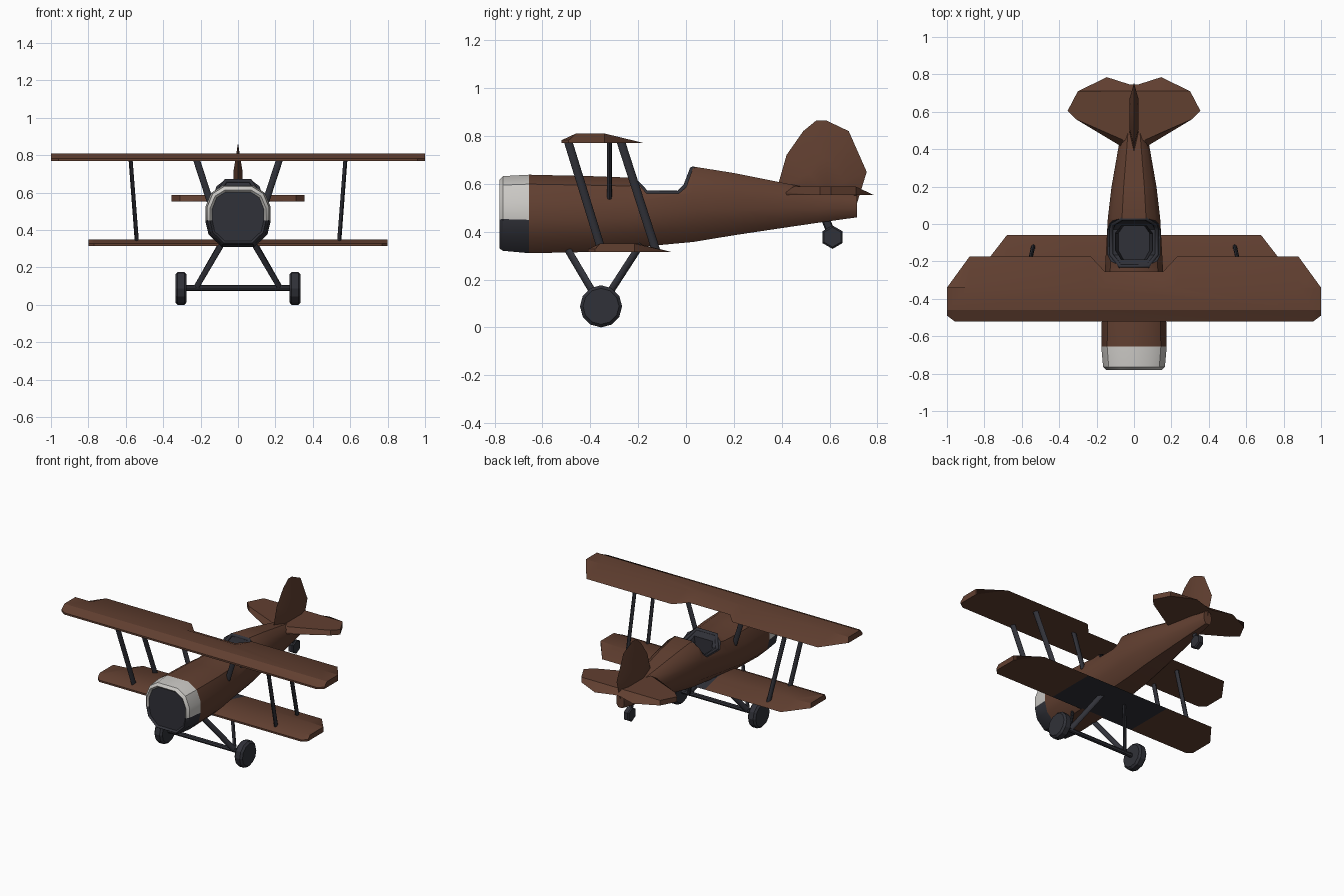
import bpy, bmesh
from math import pi
from mathutils import Vector, Matrix

if "Cube" in bpy.data.objects:
    bpy.data.objects.remove(bpy.data.objects["Cube"])


def material(name, rgb):
    m = bpy.data.materials.new(name)
    m.use_nodes = True
    m.diffuse_color = (*rgb, 1)
    bsdf = next(n for n in m.node_tree.nodes if n.type == "BSDF_PRINCIPLED")
    bsdf.inputs["Base Color"].default_value = (*rgb, 1)
    bsdf.inputs["Roughness"].default_value = 0.7
    return m


BROWN = material("brown_paint", (0.12, 0.05, 0.03))
WHITE = material("off_white_paint", (0.6, 0.585, 0.56))
DARK = material("dark_grey", (0.03, 0.031, 0.04))


def finish(name, bm, *mats):
    bmesh.ops.remove_doubles(bm, verts=bm.verts[:], dist=1e-5)
    bmesh.ops.recalc_face_normals(bm, faces=bm.faces[:])
    mesh = bpy.data.meshes.new(name)
    bm.to_mesh(mesh)
    bm.free()
    ob = bpy.data.objects.new(name, mesh)
    bpy.context.collection.objects.link(ob)
    for m in mats:
        mesh.materials.append(m)
    return ob


def activate(ob):
    bpy.ops.object.select_all(action="DESELECT")
    ob.select_set(True)
    bpy.context.view_layer.objects.active = ob


def smooth(ob, degrees=35):
    activate(ob)
    bpy.ops.object.shade_smooth_by_angle(angle=degrees * pi / 180)


def loft(rings):
    """Closed skin through rings of equal point count."""
    bm = bmesh.new()
    loops = [[bm.verts.new(p) for p in ring] for ring in rings]
    for a, b in zip(loops, loops[1:]):
        for i in range(len(a)):
            j = (i + 1) % len(a)
            bm.faces.new((a[i], a[j], b[j], b[i]))
    bm.faces.new(loops[0])
    bm.faces.new(loops[-1])
    bmesh.ops.recalc_face_normals(bm, faces=bm.faces[:])
    return bm


def mirrored(half):
    return half + [(-x, *rest) for x, *rest in reversed(half)]


# Fuselage: (y, half width, bottom, top)
stations = [(-.78, .15, .33, .615), (-.765, .165, .32, .632), (-.655, .175, .31, .638),
            (-.4, .17, .315, .632), (-.24, .155, .332, .626), (.03, .14, .357, .672),
            (.2, .12, .385, .645), (.4, .085, .415, .605), (.55, .06, .437, .575),
            (.715, .03, .46, .55)]
section = mirrored([(.46, 1), (.82, .76), (1, .3), (1, -.15), (.9, -.6), (.5, -1)])
bm = loft([[(u * w, y, (lo + hi) / 2 + v * (hi - lo) / 2) for u, v in section]
           for y, w, lo, hi in stations])
bm.faces.ensure_lookup_table()
nose = min(bm.faces, key=lambda f: f.calc_center_median().y)
bmesh.ops.inset_region(bm, faces=[nose], thickness=.012, depth=-.012)
for f in bm.faces:
    c = f.calc_center_median()
    if c.y < -.66:
        f.material_index = 1 if c.z > .45 and f is not nose else 2
fuselage = finish("fuselage", bm, BROWN, WHITE, DARK)

# Cockpit opening: side dip, then a tapered tub
dip = [(-.225, .7), (-.225, .63), (-.165, .56), (-.03, .56), (0, .585), (.027, .66), (.03, .7)]
tub = mirrored([(.07, -.19), (.105, -.14), (.105, -.05), (.07, -.01)])
cutters = [finish("cockpit_dip", loft([[(x, y, z) for y, z in dip] for x in (-.3, .3)]), DARK),
           finish("cockpit_tub", loft([[(x * k, y, z) for x, y in tub]
                                       for k, z in ((.8, .43), (1, .6))]), DARK)]
activate(fuselage)
for c in cutters:
    c.hide_render = True
    mod = fuselage.modifiers.new(c.name, "BOOLEAN")
    mod.object, mod.operation, mod.solver = c, "DIFFERENCE", "EXACT"
    mod.material_mode = "TRANSFER"
    bpy.ops.object.modifier_apply(modifier=mod.name)
for c in cutters:
    bpy.data.objects.remove(c)
smooth(fuselage)

# Padded cockpit rim
curve = bpy.data.curves.new("cockpit_rim", "CURVE")
curve.dimensions = "3D"
curve.bevel_depth, curve.bevel_resolution = .012, 1
path = mirrored([(.075, -.225, .622), (.122, -.165, .56), (.122, -.03, .56),
                 (.112, 0, .59), (.065, .028, .662)])
spline = curve.splines.new("POLY")
spline.points.add(len(path) - 1)
for p, co in zip(spline.points, path):
    p.co = (*co, 1)
spline.use_cyclic_u = True
curve.materials.append(DARK)
rim = bpy.data.objects.new("cockpit_rim", curve)
bpy.context.collection.objects.link(rim)


def plane_surface(name, half, z, height, front, back, dark_centre=False):
    """Flat-bottomed wing: the top is pulled in between the front and back lines."""
    outline = mirrored(half)
    bm = loft([[(x, y, z) for x, y in outline],
               [(x, y, z + (.012 if y < front else 0)) for x, y in outline],
               [(x, min(max(y, front), back), z + height) for x, y in outline]])
    bmesh.ops.remove_doubles(bm, verts=bm.verts[:], dist=1e-5)
    if dark_centre:
        for x in (-.32, -.1, .1, .32):
            bmesh.ops.bisect_plane(bm, geom=bm.verts[:] + bm.edges[:] + bm.faces[:],
                                   plane_co=(x, 0, 0), plane_no=(1, 0, 0))
        bmesh.ops.recalc_face_normals(bm, faces=bm.faces[:])
        for f in bm.faces:
            x = abs(f.calc_center_median().x)
            f.material_index = int(x < .1 or (x < .32 and f.normal.z < -.5))
    ob = finish(name, bm, *([BROWN, DARK] if dark_centre else [BROWN]))
    smooth(ob, 25)


# Wings and tailplane
plane_surface("upper_wing", [(.155, -.255), (.23, -.175), (.88, -.175), (1, -.34),
                             (1, -.49), (.96, -.52)], .77, .04, -.46, -.34)
plane_surface("lower_wing", [(.68, -.06), (.8, -.215), (.8, -.38), (.77, -.41)],
              .315, .035, -.36, -.2, dark_centre=True)
plane_surface("tailplane", [(.02, .745), (.145, .785), (.3, .71), (.355, .605),
                            (.31, .56), (.06, .41)], .553, .035, .45, .71)

# Fin: thin edge swelling to a flat middle
fin = [(.38, .58), (.42, .72), (.49, .82), (.545, .865), (.585, .865), (.68, .82),
       (.755, .65), (.715, .52), (.6, .5)]
rings = [[(x, .59 + (y - .59) * k, .58 + (z - .58) * k) for y, z in fin]
         for x, k in ((-.025, .45), (0, 1), (.025, .45))]
smooth(finish("tail_fin", loft(rings), BROWN), 40)


def cylinder(name, start, end, size_x, size_y, sides, mat):
    """Prism between two points, with full widths across it."""
    start, end = Vector(start), Vector(end)
    axis = end - start
    bm = bmesh.new()
    bmesh.ops.create_cone(bm, cap_ends=True, segments=sides, radius1=.5, radius2=.5, depth=1)
    turn = axis.to_track_quat("Z", "Y").to_matrix().to_4x4()
    place = Matrix.Translation((start + end) / 2) @ turn
    bm.transform(place @ Matrix.Diagonal((size_x, size_y, axis.length, 1)))
    return finish(name, bm, mat)


def wheel(name, x, y, z, radius, width, sides):
    ob = cylinder(name, (x - width / 2, y, z), (x + width / 2, y, z),
                  radius * 2, radius * 2, sides, DARK)
    bevel = ob.modifiers.new("tyre_edge", "BEVEL")
    bevel.width, bevel.segments, bevel.limit_method = radius * .14, 1, "ANGLE"
    bevel.angle_limit = 70 * pi / 180


# Struts, undercarriage legs and wheels on both sides
struts = {
    "front_wing_strut": ((.54, -.355, .33), (.575, -.495, .785)),
    "rear_wing_strut": ((.54, -.125, .32), (.575, -.275, .785)),
    "centre_strut": ((.145, -.32, .54), (.225, -.32, .785)),
    "front_gear_leg": ((.225, -.355, .09), (.08, -.5, .335)),
    "rear_gear_leg": ((.225, -.355, .09), (.08, -.19, .345)),
}
for side, s in (("left", 1), ("right", -1)):
    for name, ends in struts.items():
        a, b = [(s * x, y, z) for x, y, z in ends]
        smooth(cylinder(f"{side}_{name}", a, b, .022, .036, 8, DARK), 50)
    wheel(f"{side}_wheel", s * .305, -.355, .088, .088, .06, 12)
cylinder("axle", (-.29, -.355, .09), (.29, -.355, .09), .03, .03, 8, DARK)

# Tail wheel
cylinder("tail_wheel_strut", (0, .58, .46), (0, .612, .38), .022, .036, 8, DARK)
wheel("tail_wheel", 0, .612, .377, .049, .04, 6)
